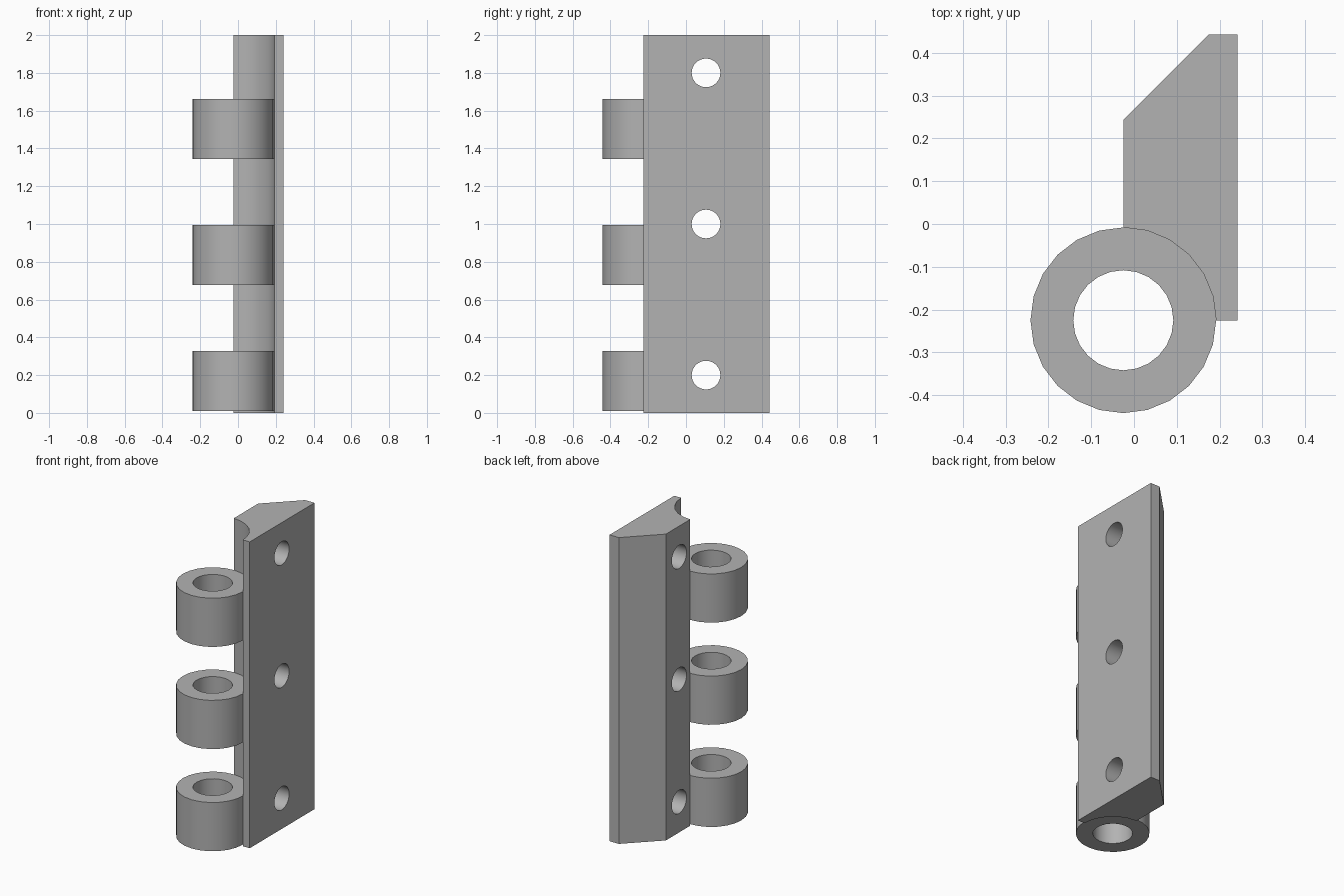
import bpy, bmesh, math

if "Cube" in bpy.data.objects:
    bpy.data.objects.remove(bpy.data.objects["Cube"])

GREY = (0.45, 0.45, 0.45, 1)
metal = bpy.data.materials.new("plain grey")
metal.use_nodes = True
metal.diffuse_color = GREY
metal.node_tree.nodes["Principled BSDF"].inputs["Base Color"].default_value = GREY

PIN_X, PIN_Y = -0.025, -0.225
KNUCKLE_R, BORE_R, KNUCKLE_H = 0.217, 0.117, 0.318
SIDES = 24


def circle(radius, first=0, last=SIDES, sides=SIDES):
    """Points around the pin axis from one step to another."""
    return [(PIN_X + radius * math.cos(math.tau * i / sides),
             PIN_Y + radius * math.sin(math.tau * i / sides)) for i in range(first, last)]


def finish(name, bm):
    bmesh.ops.recalc_face_normals(bm, faces=bm.faces)
    mesh = bpy.data.meshes.new(name)
    bm.to_mesh(mesh)
    bm.free()
    mesh.materials.append(metal)
    obj = bpy.data.objects.new(name, mesh)
    bpy.context.collection.objects.link(obj)
    return obj


def smooth(obj):
    bpy.ops.object.select_all(action='DESELECT')
    obj.select_set(True)
    bpy.context.view_layer.objects.active = obj
    bpy.ops.object.shade_smooth_by_angle(angle=math.radians(30))


def prism(name, outline, bottom, top):
    bm = bmesh.new()
    face = bm.faces.new([bm.verts.new((x, y, bottom)) for x, y in outline])
    up = bmesh.ops.extrude_face_region(bm, geom=[face], use_keep_orig=True)
    verts = [v for v in up["geom"] if isinstance(v, bmesh.types.BMVert)]
    bmesh.ops.translate(bm, verts=verts, vec=(0, 0, top - bottom))
    return finish(name, bm)


def ring(name, bottom, top):
    """Tube with a round bore, built by joining four loops."""
    bm = bmesh.new()
    loops = [[bm.verts.new((x, y, z)) for x, y in circle(r)]
             for r, z in ((KNUCKLE_R, bottom), (KNUCKLE_R, top), (BORE_R, top), (BORE_R, bottom))]
    for k in range(4):
        a, b = loops[k], loops[(k + 1) % 4]
        for i in range(SIDES):
            j = (i + 1) % SIDES
            bm.faces.new((a[i], a[j], b[j], b[i]))
    return finish(name, bm)


# Leaf: bevelled bar with a quarter-round groove for the knuckles
groove = circle(KNUCKLE_R, 0, SIDES // 4 + 1)
leaf = prism("hinge_leaf", groove + [(PIN_X, 0.243), (0.175, 0.443), (0.242, 0.443), (0.242, PIN_Y)], 0, 2)

# Screw holes through the leaf
for n, z in enumerate((0.2, 1.0, 1.8)):
    bpy.ops.mesh.primitive_cylinder_add(vertices=32, radius=0.076, depth=1,
                                        location=(0.1, 0.106, z), rotation=(0, math.pi / 2, 0))
    cutter = bpy.context.object
    cutter.name = f"screw_hole_cutter_{n + 1}"
    cutter.data.materials.append(metal)
    cutter.hide_render = True
    cut = leaf.modifiers.new("screw hole", 'BOOLEAN')
    cut.operation, cut.solver, cut.object = 'DIFFERENCE', 'EXACT', cutter
    bpy.context.view_layer.objects.active = leaf
    bpy.ops.object.modifier_apply(modifier=cut.name)
    bpy.data.objects.remove(cutter)
smooth(leaf)

# Knuckles stacked along the pin axis
for n in range(3):
    z = 0.01 + n * 0.667
    smooth(ring(f"knuckle_{n + 1}", z, z + KNUCKLE_H))
